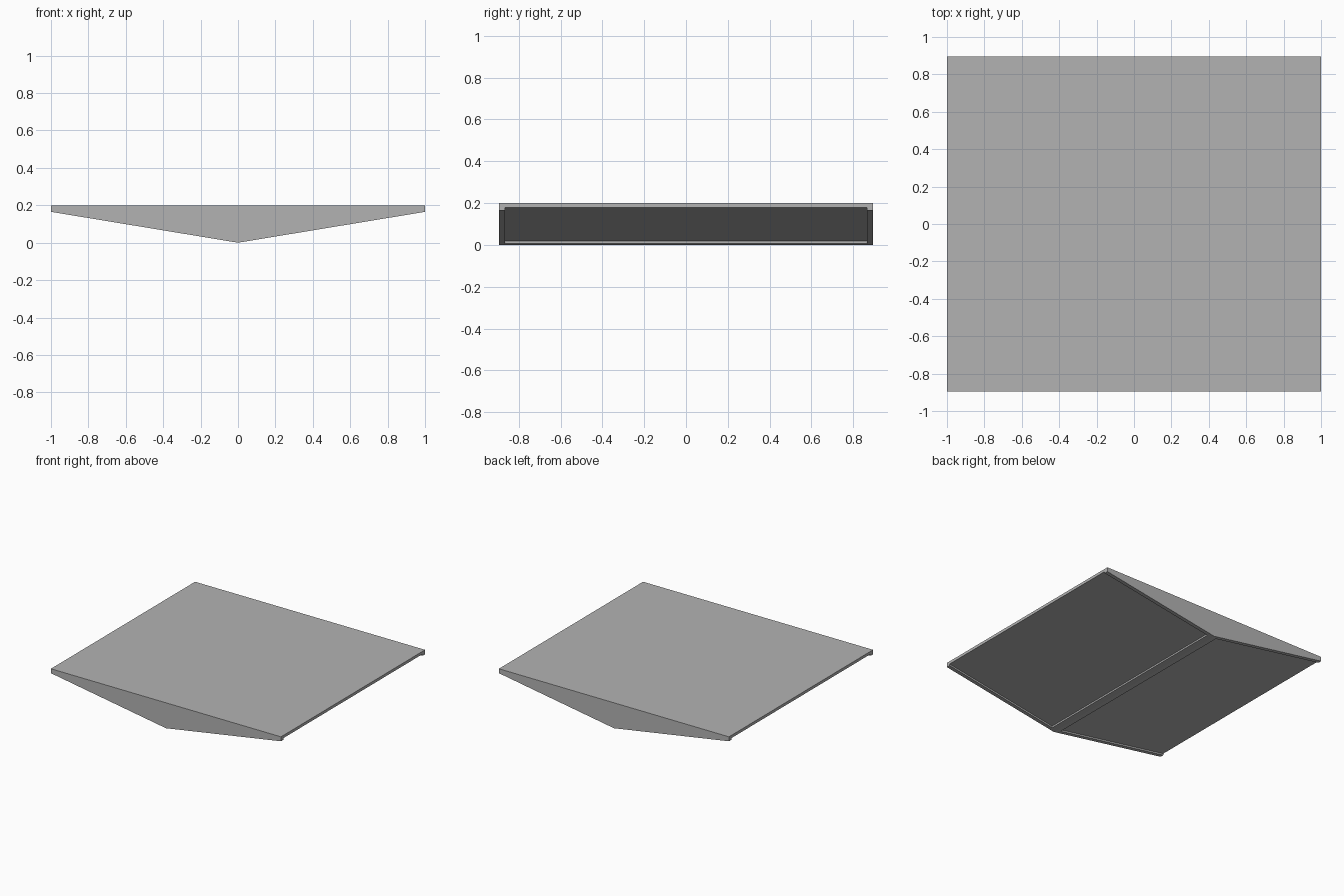
import bpy
import bmesh

cube = bpy.data.objects.get("Cube")
if cube:
    bpy.data.objects.remove(cube, do_unlink=True)

HALF_Y, TOP, EDGE = 0.895, 0.2, 0.165   # overall slab
RIM, KEEL, DEPTH = 0.03, 0.04, 0.013    # raised border under the slab

grey = bpy.data.materials.new("light grey")
grey.use_nodes = True
grey.diffuse_color = (0.45, 0.45, 0.45, 1)
grey.node_tree.nodes["Principled BSDF"].inputs["Base Color"].default_value = grey.diffuse_color


def prism(name, profile, half_y):
    """Extrude an xz outline along y."""
    bm = bmesh.new()
    face = bm.faces.new([bm.verts.new((x, -half_y, z)) for x, z in profile])
    new = bmesh.ops.extrude_face_region(bm, geom=[face])["geom"]
    bmesh.ops.translate(bm, vec=(0, 2 * half_y, 0),
                        verts=[v for v in new if isinstance(v, bmesh.types.BMVert)])
    bmesh.ops.recalc_face_normals(bm, faces=bm.faces)
    mesh = bpy.data.meshes.new(name)
    bm.to_mesh(mesh)
    bm.free()
    mesh.materials.append(grey)
    obj = bpy.data.objects.new(name, mesh)
    bpy.context.collection.objects.link(obj)
    return obj


def under(x):
    """Height of the sloping underside."""
    return EDGE * abs(x)


# Wedge-bottomed slab
slab = prism("slab", [(-1, TOP), (-1, EDGE), (0, 0), (1, EDGE), (1, TOP)], HALF_Y)

# Shallow recessed panels on both slopes, open at the outer sides
for side, label in ((1, "left"), (-1, "right")):
    outline = [(KEEL, under(KEEL) + DEPTH), (1.1, under(1.1) + DEPTH),
               (1.1, under(1.1) - 0.1), (KEEL, under(KEEL) - 0.1)]
    cutter = prism(label + "_panel_cutter", [(side * x, z) for x, z in outline], HALF_Y - RIM)
    cutter.hide_render = True
    cut = slab.modifiers.new(label + "_panel", "BOOLEAN")
    cut.operation = "DIFFERENCE"
    cut.solver = "EXACT"
    cut.object = cutter
    bpy.context.view_layer.objects.active = slab
    bpy.ops.object.modifier_apply(modifier=cut.name)
    bpy.data.objects.remove(cutter, do_unlink=True)
